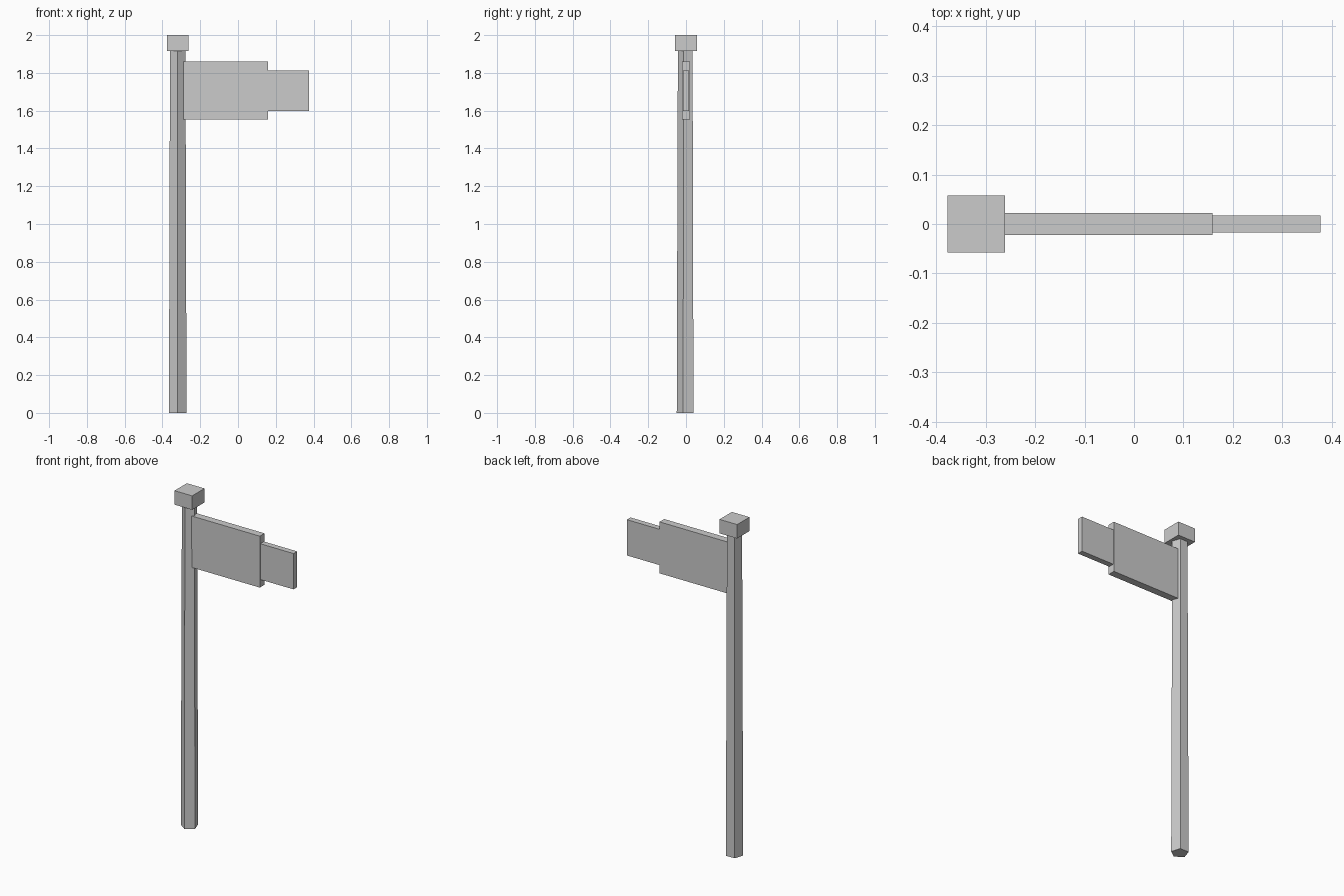
import bpy, math

if "Cube" in bpy.data.objects:
    bpy.data.objects.remove(bpy.data.objects["Cube"])

POST_X = -0.319


def box(name, x, y, z):
    """Box from (min, max) ranges on each axis."""
    bpy.ops.mesh.primitive_cube_add(size=1, location=[(a + b) / 2 for a, b in (x, y, z)])
    ob = bpy.context.object
    ob.name = name
    ob.scale = [b - a for a, b in (x, y, z)]
    bpy.ops.object.transform_apply(location=False, rotation=False, scale=True)
    return ob


# Tapered five-sided post, one edge facing the front
z_top = 1.92
bpy.ops.mesh.primitive_cone_add(vertices=5, radius1=0.049, radius2=0.043, depth=z_top,
                                location=(POST_X, 0, z_top / 2))
post = bpy.context.object
post.name = "post"
low = min(post.data.vertices, key=lambda v: v.co.z)
post.rotation_euler.z = -math.pi / 2 - math.atan2(low.co.y, low.co.x)

# Square cap on the post
box("post_cap", (-0.377, -0.261), (-0.058, 0.058), (1.917, 2.0))

# Sign board and its narrower end
box("sign_board", (-0.292, 0.159), (-0.022, 0.022), (1.553, 1.859))
box("sign_tip", (0.158, 0.377), (-0.017, 0.017), (1.599, 1.812))
